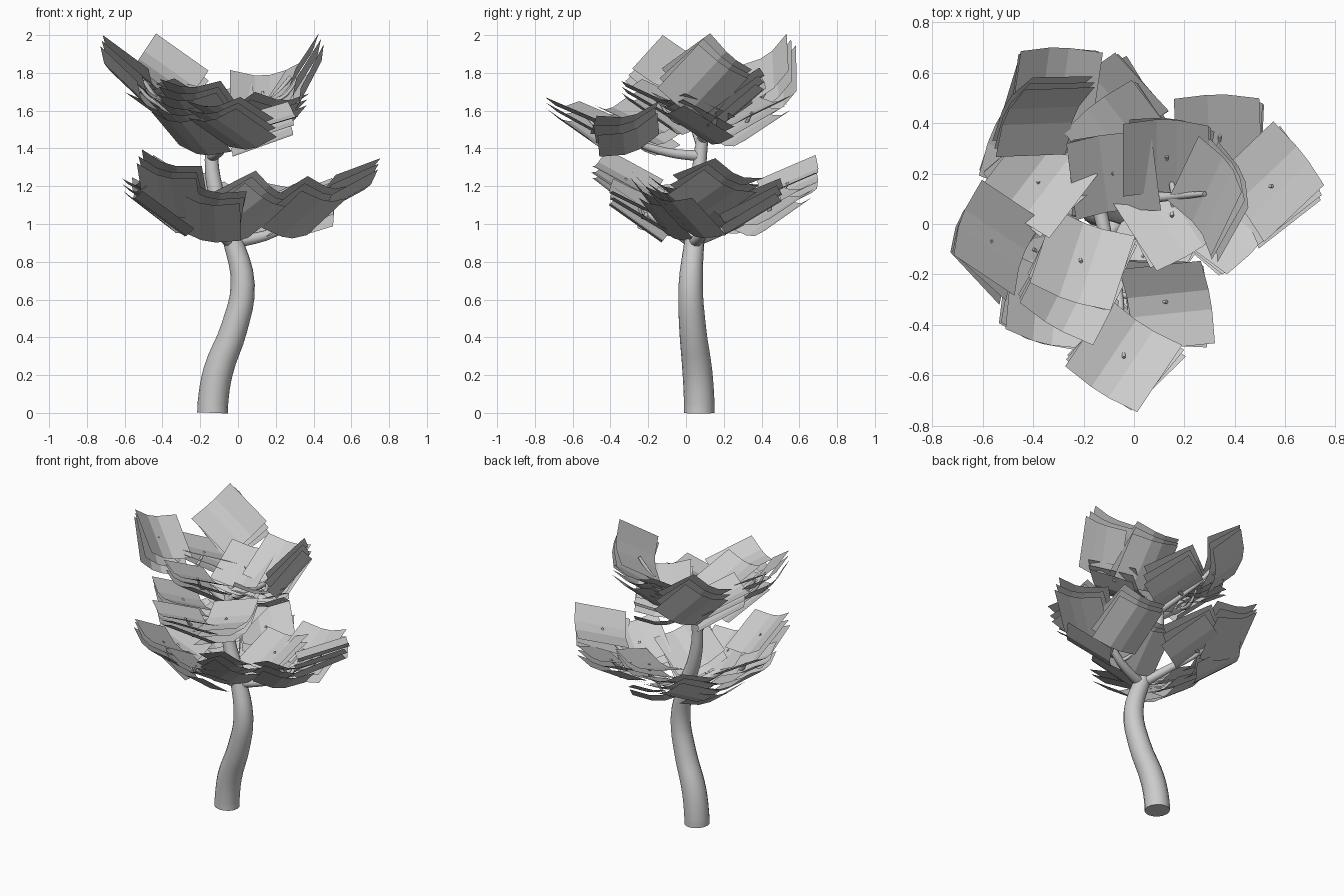
import bpy, bmesh, math, random
from mathutils import Vector, Matrix

random.seed(4)


def tube(name, pts, sides=3):
    """Tapered round limb through points (x, y, z, radius)."""
    cu = bpy.data.curves.new(name, 'CURVE')
    cu.dimensions = '3D'
    cu.bevel_depth = 1.0
    cu.bevel_resolution = sides
    cu.resolution_u = 4
    cu.use_fill_caps = True
    sp = cu.splines.new('BEZIER')
    sp.bezier_points.add(len(pts) - 1)
    for bp, p in zip(sp.bezier_points, pts):
        bp.co = p[:3]
        bp.radius = p[3]
        bp.handle_left_type = bp.handle_right_type = 'AUTO'
    ob = bpy.data.objects.new(name, cu)
    bpy.context.collection.objects.link(ob)
    return ob


# Trunk
tube("trunk", [(-.135, .07, 0, .081), (-.133, .07, .05, .081), (-.105, .06, .22, .079),
               (-.02, .035, .45, .071), (.025, .025, .68, .064), (-.03, .045, .92, .052),
               (-.12, .065, 1.18, .042), (-.14, .08, 1.4, .034), (-.12, .11, 1.55, .022)], 6)

# Main branches: lower tier, then upper tier
limbs = {
    "lower_branch_right": [(-.03, .04, .9, .035), (.2, .1, .96, .026), (.34, .14, 1.06, .02), (.46, .16, 1.16, .01)],
    "lower_branch_back": [(-.03, .04, .91, .035), (-.12, .22, .98, .026), (-.22, .38, 1.06, .02), (-.28, .48, 1.18, .01)],
    "lower_branch_front": [(-.03, .04, .9, .035), (-.14, -.08, .98, .026), (-.24, -.2, 1.06, .02), (-.34, -.3, 1.18, .01)],
    "upper_branch_front": [(-.14, .07, 1.36, .03), (-.1, -.1, 1.38, .024), (-.06, -.28, 1.44, .018), (-.05, -.42, 1.52, .01)],
    "upper_branch_left": [(-.14, .08, 1.42, .028), (-.27, .04, 1.52, .022), (-.4, -.02, 1.62, .016), (-.5, -.05, 1.76, .01)],
    "upper_branch_back": [(-.13, .09, 1.46, .028), (-.2, .24, 1.54, .02), (-.28, .36, 1.64, .016), (-.34, .44, 1.76, .01)],
    "upper_branch_right": [(-.13, .09, 1.45, .028), (.02, .1, 1.54, .022), (.16, .11, 1.64, .016), (.28, .12, 1.78, .01)],
}
for name, pts in limbs.items():
    tube(name, pts)
nodes = [Vector(p[:3]) for pts in limbs.values() for p in pts[1:3]]

# Leaf clusters: centre, outward heading, upward tilt, spin in the card's plane (degrees)
clusters = [
    # upper crown
    (-.57, -.07, 1.785, 188, 43, -38), (.33, .1, 1.765, 6, 56, 42), (-.37, .45, 1.765, 125, 55, 38),
    (.13, .27, 1.66, 87, 36, 0), (-.08, .2, 1.6, 95, 30, 0), (-.21, -.15, 1.62, 245, 28, 0),
    (.15, .03, 1.56, 300, 25, 0), (-.04, -.53, 1.53, 245, 24, -15), (.13, -.31, 1.49, 45, 25, -42),
    (-.25, -.26, 1.51, 225, 28, 15), (-.38, .17, 1.64, 225, 25, 0), (-.05, .35, 1.55, 125, 25, 0),
    # lower crown
    (.55, .15, 1.18, 348, 28, 46), (.34, .35, 1.09, 80, 27, 8), (.36, 0, 1.08, 305, 32, 15),
    (-.33, .54, 1.18, 125, 33, -40), (-.1, .46, 1.08, 130, 27, 0), (-.42, .3, 1.1, 155, 30, 0),
    (-.36, -.32, 1.2, 232, 37, 25), (.04, -.13, 1.08, 290, 38, 38), (-.15, -.25, 1.06, 250, 33, 20),
    (-.4, -.1, 1.09, 190, 32, 0), (.14, .21, 1.06, 60, 25, 20),
]


def leaf_cards(name, x, y, z, heading, tilt, spin):
    """Three stacked square cards, each creased lengthwise into a shallow trough."""
    bm = bmesh.new()
    for k in (-1, 0, 1):
        m = (Matrix.Translation((x, y, z))
             @ Matrix.Rotation(math.radians(heading + random.uniform(-4, 4)), 4, 'Z')
             @ Matrix.Rotation(math.radians(-tilt + 4 * k), 4, 'Y')
             @ Matrix.Rotation(math.radians(spin + 4 * k), 4, 'Z')
             @ Matrix.Translation((.02 * k, 0, .042 * k)))
        rows = []
        for v, h in ((-.17, .03), (-.04, -.01), (.04, -.01), (.17, .03)):
            rows.append([bm.verts.new(m @ Vector((u, v, h))) for u in (-.17, .17)])
        for a, b in zip(rows, rows[1:]):
            bm.faces.new((a[0], a[1], b[1], b[0]))
    me = bpy.data.meshes.new(name)
    bm.to_mesh(me)
    bm.free()
    bpy.context.collection.objects.link(bpy.data.objects.new(name, me))


for i, (x, y, z, heading, tilt, spin) in enumerate(clusters):
    leaf_cards(f"leaf_cluster_{i + 1}", x, y, z, heading, tilt, spin)
    # Twig from the nearest branch into the cluster
    c = Vector((x, y, z))
    n = min(nodes, key=lambda p: (p - c).length)
    mid = n.lerp(c, .55) - Vector((0, 0, .025))
    tube(f"twig_{i + 1}", [(*n, .013), (*mid, .011), (*(c + Vector((0, 0, .04))), .007)], 1)
